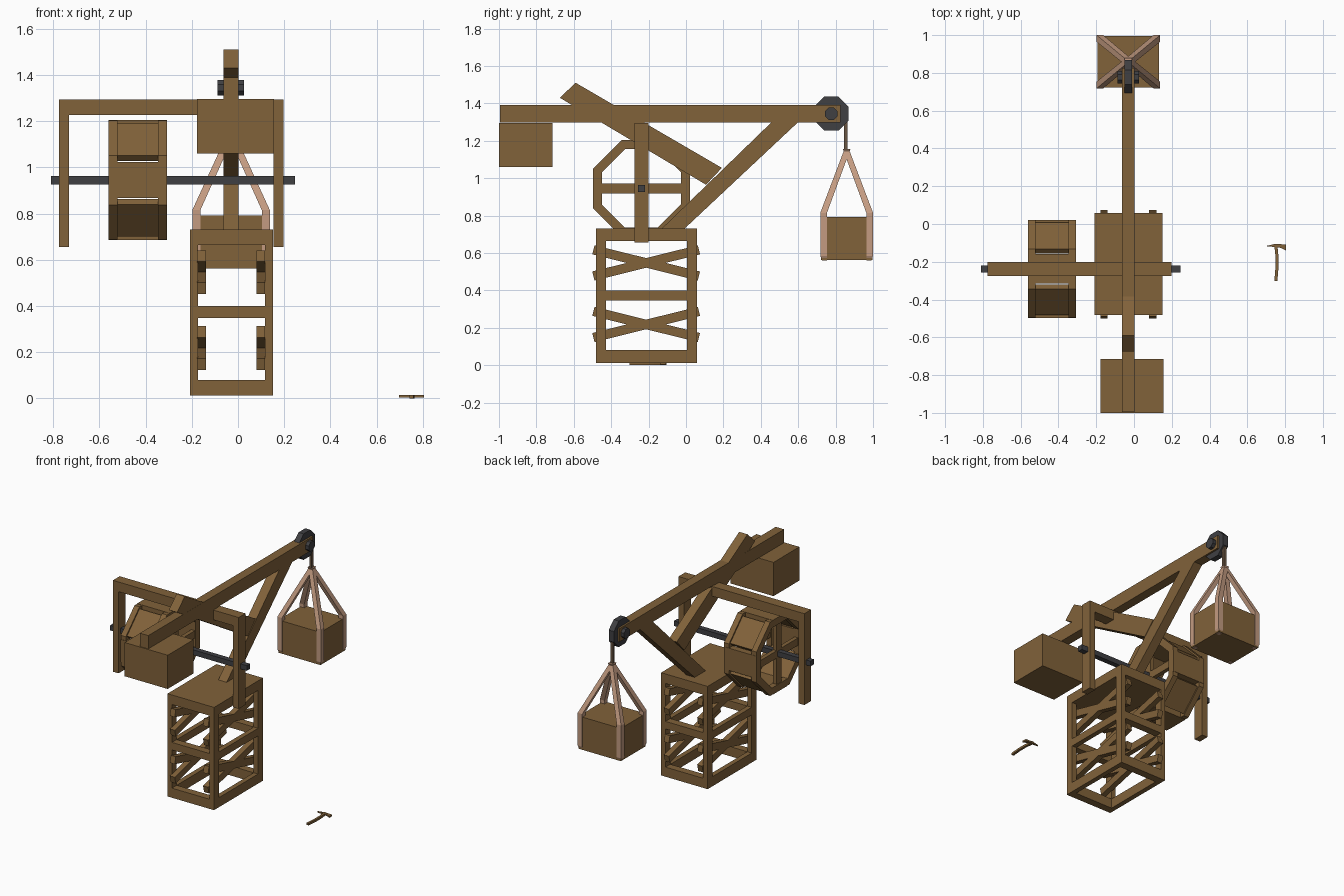
import bpy, bmesh, math
from mathutils import Vector

if "Cube" in bpy.data.objects:
    bpy.data.objects.remove(bpy.data.objects["Cube"])


def material(name, rgb):
    m = bpy.data.materials.new(name)
    m.diffuse_color = (*rgb, 1)
    m.use_nodes = True
    m.node_tree.nodes["Principled BSDF"].inputs["Base Color"].default_value = m.diffuse_color
    return m


WOOD = material("wood", (0.22, 0.122, 0.042))
IRON = material("iron", (0.05, 0.05, 0.055))
STRAP = material("strap", (0.55, 0.33, 0.22))
ROPE = material("rope", (0.14, 0.09, 0.055))


def finish(name, bm, mat):
    bmesh.ops.recalc_face_normals(bm, faces=bm.faces)
    me = bpy.data.meshes.new(name)
    bm.to_mesh(me)
    bm.free()
    me.materials.append(mat)
    ob = bpy.data.objects.new(name, me)
    bpy.context.collection.objects.link(ob)
    return ob


def loft(bm, rings):
    """Skin a list of equal-sized vertex rings and cap both ends."""
    rings = [[bm.verts.new(p) for p in r] for r in rings]
    n = len(rings[0])
    for a, b in zip(rings, rings[1:]):
        for i in range(n):
            bm.faces.new((a[i], a[(i + 1) % n], b[(i + 1) % n], b[i]))
    bm.faces.new(rings[0])
    bm.faces.new(rings[-1])


def slab(bm, yz, x0, x1):
    """Extrude a y-z profile along x."""
    loft(bm, [[(x, y, z) for y, z in yz] for x in (x0, x1)])


def box(bm, x0, x1, y0, y1, z0, z1):
    slab(bm, [(y0, z0), (y1, z0), (y1, z1), (y0, z1)], x0, x1)


def beam(bm, a, b, thick, x0, x1):
    """Straight timber between two y-z points."""
    a, b = Vector(a), Vector(b)
    d = (b - a).normalized()
    n = Vector((-d.y, d.x)) * thick / 2
    slab(bm, [a - n, b - n, b + n, a + n], x0, x1)


def octagon(cy, cz, apothem):
    r = apothem / math.cos(math.pi / 8)
    return [(cy + r * math.cos(a), cz + r * math.sin(a))
            for a in (math.pi / 8 + i * math.pi / 4 for i in range(8))]


def boxes(name, dims, mat=WOOD):
    bm = bmesh.new()
    for d in dims:
        box(bm, *d)
    return finish(name, bm, mat)


# tower frame
X0, X1, Y0, Y1 = -0.208, 0.152, -0.482, 0.058
tx, ty = 0.034, 0.053
boxes("tower_posts", [(x, x + tx, y, y + ty, 0.013, 0.67)
                      for x in (X0, X1 - tx) for y in (Y0, Y1 - ty)])
for name, z0, z1 in (("tower_bottom_rails", 0.013, 0.08), ("tower_middle_rails", 0.347, 0.4)):
    boxes(name, [(X0 + tx, X1 - tx, y, y + ty, z0, z1) for y in (Y0, Y1 - ty)] +
          [(x, x + tx, Y0 + ty, Y1 - ty, z0, z1) for x in (X0, X1 - tx)])
boxes("tower_platform", [(X0, X1, Y0, Y1, 0.665, 0.732)])

# crossed braces on both sides of the tower
bm = bmesh.new()
for x in (-0.177, 0.08):
    for zc in (0.547, 0.218):
        for s in (-1, 1):
            beam(bm, (-0.495, zc - s * 0.07), (0.069, zc + s * 0.07), 0.05, x, x + 0.038)
finish("tower_cross_braces", bm, WOOD)

# boom, counterweight and diagonal struts
BX0, BX1 = -0.063, 0.002
boxes("boom", [(BX0, BX1, -0.995, 0.825, 1.297, 1.39)])
boxes("counterweight", [(-0.177, 0.156, -1.0, -0.715, 1.06, 1.296)])
bm = bmesh.new()
slab(bm, [(-0.13, 0.73), (-0.008, 0.73), (0.6, 1.3), (0.458, 1.3)], BX0, BX1)
finish("main_strut", bm, WOOD)
bm = bmesh.new()
slab(bm, [(-0.59, 1.51), (-0.675, 1.43), (0.107, 0.965), (0.192, 1.055)], BX0 + .0005, BX1 - .0005)
finish("rear_strut", bm, WOOD)

# portal frame carrying the treadwheel
boxes("wheel_portal", [(-0.776, 0.198, -0.275, -0.2, 1.226, 1.294),
                       (-0.776, -0.732, -0.275, -0.2, 0.655, 1.226),
                       (0.154, 0.198, -0.275, -0.2, 0.655, 1.226)])
WY, WZ = -0.238, 0.945
boxes("wheel_axle", [(-0.81, 0.247, WY - 0.018, WY + 0.018, WZ - 0.018, WZ + 0.018)], IRON)

# treadwheel rims, spokes and boards
bm = bmesh.new()
outer, inner = octagon(WY, WZ, 0.258), octagon(WY, WZ, 0.21)
for x0, x1 in ((-0.56, -0.521), (-0.347, -0.308)):
    for i in range(8):
        j = (i + 1) % 8
        slab(bm, [outer[i], outer[j], inner[j], inner[i]], x0, x1)
bmesh.ops.remove_doubles(bm, verts=bm.verts, dist=1e-5)
finish("wheel_rims", bm, WOOD)
boxes("wheel_spokes", [(x, x + 0.028, WY - a, WY + a, WZ - b, WZ + b)
                       for x in (-0.554, -0.342) for a, b in ((0.215, 0.026), (0.026, 0.215))])
bm = bmesh.new()
for i in range(8):
    a = i * math.pi / 4
    d, t = Vector((math.cos(a), math.sin(a))), Vector((-math.sin(a), math.cos(a)))
    straight = i % 2 == 0
    w = 0.078 if straight else 0.098
    r0, r1 = (0.215, 0.26) if straight else (0.215, 0.248)
    x0, x1 = (-0.56, -0.308) if straight else (-0.521, -0.347)
    c = Vector((WY, WZ))
    slab(bm, [c + d * r0 - t * w, c + d * r1 - t * w, c + d * r1 + t * w, c + d * r0 + t * w], x0, x1)
finish("wheel_treads", bm, WOOD)

# pulley at the boom tip
bm = bmesh.new()
slab(bm, octagon(0.777, 1.345, 0.091), -0.05, -0.01)
slab(bm, octagon(0.777, 1.345, 0.033), -0.088, 0.027)
finish("pulley", bm, IRON)

# hoisting rope, load and corner straps
LX, LY = -0.03, 0.859
boxes("hoist_rope", [(LX - 0.009, LX + 0.009, 0.845, 0.864, 1.13, 1.36)], ROPE)
boxes("load_block", [(LX - 0.163, LX + 0.163, LY - 0.137, LY + 0.137, 0.563, 0.792)])
bm = bmesh.new()
for sx in (-1, 1):
    for sy in (-1, 1):
        rings = []
        for z, xi, xo, yi, yo in ((1.155, -0.02, 0.012, -0.02, 0.012),
                                  (0.815, 0.133, 0.168, 0.105, 0.141),
                                  (0.585, 0.133, 0.168, 0.105, 0.141),
                                  (0.56, 0.133, 0.157, 0.105, 0.131)):
            rings.append([(LX + sx * x, LY + sy * y, z)
                          for x, y in ((xi, yi), (xo, yi), (xo, yo), (xi, yo))])
        loft(bm, rings)
finish("load_straps", bm, STRAP)

# small pick lying on the ground
bm = bmesh.new()
head = [(0.697, -0.117), (0.745, -0.106), (0.805, -0.108), (0.805, -0.14), (0.775, -0.126), (0.745, -0.122)]
loft(bm, [[(x, y, z) for x, y in head] for z in (0.003, 0.014)])
finish("pick_head", bm, WOOD)
bm = bmesh.new()
loft(bm, [[(x - 0.008, y, 0), (x + 0.008, y, 0), (x + 0.008, y, 0.015), (x - 0.008, y, 0.015)]
          for x, y in ((0.75, -0.105), (0.757, -0.17), (0.757, -0.23), (0.751, -0.302))])
finish("pick_handle", bm, WOOD)
